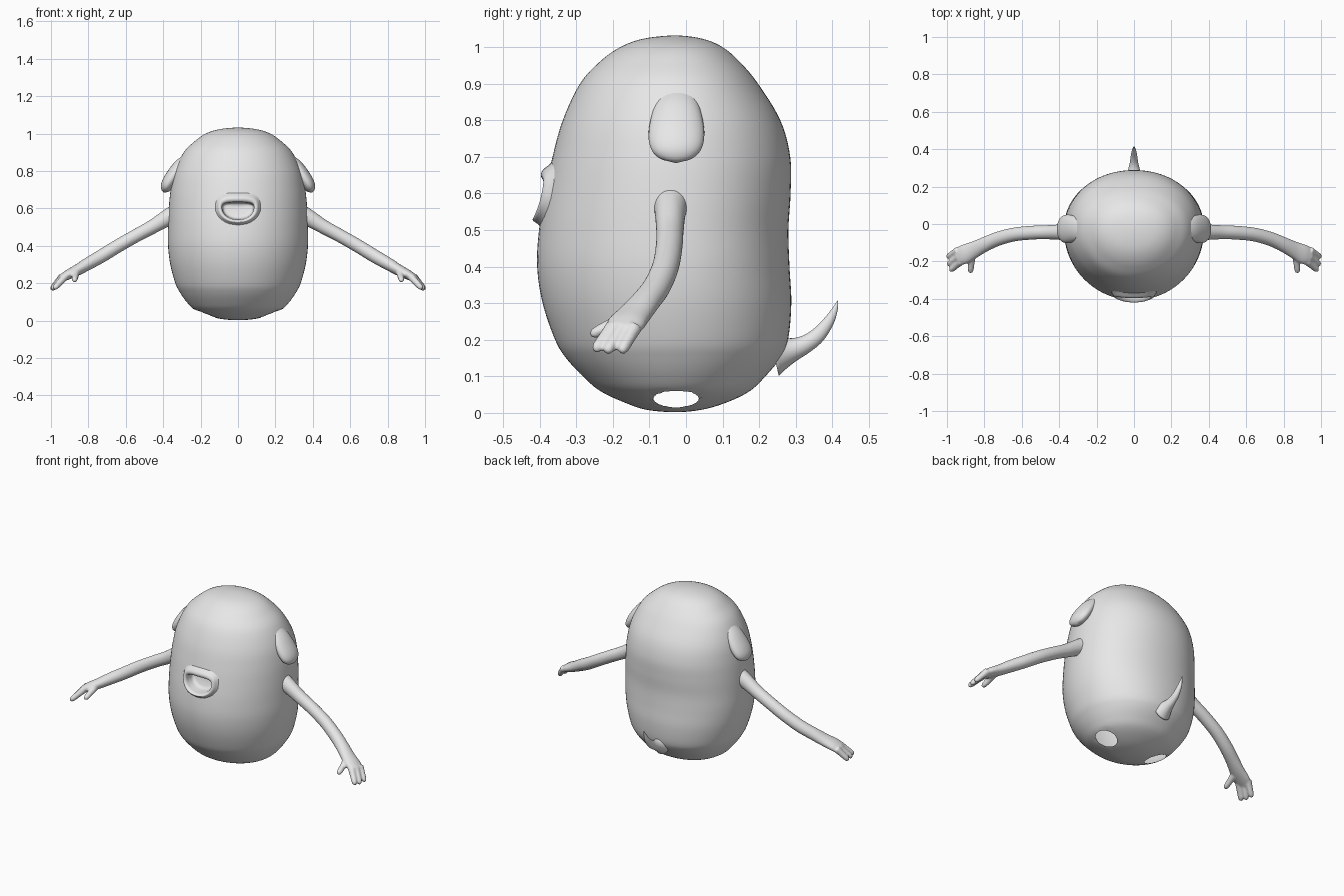
import bpy, bmesh, math
from mathutils import Vector

if "Cube" in bpy.data.objects:
    bpy.data.objects.remove(bpy.data.objects["Cube"])

grey = bpy.data.materials.new("plain_grey")
grey.diffuse_color = (0.8, 0.8, 0.8, 1)
grey.use_nodes = True
grey.node_tree.nodes["Principled BSDF"].inputs["Base Color"].default_value = grey.diffuse_color


def spline(rows, n, before=None, after=None):
    """Catmull-Rom through rows of numbers."""
    def ext(a, b):
        return tuple(2 * p - q for p, q in zip(a, b))
    r = [before or ext(rows[0], rows[1])] + list(rows) + [after or ext(rows[-1], rows[-2])]
    out = []
    for i in range(1, len(r) - 2):
        for k in range(n):
            t = k / n
            out.append(tuple(0.5 * (2 * b + (c - a) * t + (2 * a - 5 * b + 4 * c - d) * t * t
                                    + (3 * b - a - 3 * c + d) * t ** 3)
                             for a, b, c, d in zip(r[i - 1], r[i], r[i + 1], r[i + 2])))
    return out + [tuple(rows[-1])]


def loft(bm, rings, cap=True):
    vs = [[bm.verts.new(p) for p in ring] for ring in rings]
    n = len(rings[0])
    for a, b in zip(vs, vs[1:]):
        for i in range(n):
            j = (i + 1) % n
            bm.faces.new((a[i], a[j], b[j], b[i]))
    if cap:
        bm.faces.new(vs[0][::-1])
        bm.faces.new(vs[-1])


def tube(bm, rows, ref, n=6, seg=24):
    """Rows are x, y, z, radius along ref, radius across ref."""
    pts = spline(rows, n)
    rings = []
    for i, p in enumerate(pts):
        t = (Vector(pts[min(i + 1, len(pts) - 1)][:3]) - Vector(pts[max(i - 1, 0)][:3])).normalized()
        u = (Vector(ref) - t * t.dot(Vector(ref))).normalized()
        v = t.cross(u)
        rings.append([Vector(p[:3]) + u * p[3] * math.cos(a) + v * p[4] * math.sin(a)
                      for a in (2 * math.pi * k / seg for k in range(seg))])
    loft(bm, rings)


def finish(bm, name, mirror=False, remesh=0, normals=True):
    if normals:
        bmesh.ops.recalc_face_normals(bm, faces=bm.faces[:])
    me = bpy.data.meshes.new(name)
    bm.to_mesh(me)
    bm.free()
    me.materials.append(grey)
    me.polygons.foreach_set("use_smooth", [True] * len(me.polygons))
    ob = bpy.data.objects.new(name, me)
    bpy.context.collection.objects.link(ob)
    if remesh:
        m = ob.modifiers.new("blend", 'REMESH')
        m.mode, m.voxel_size, m.use_smooth_shade = 'VOXEL', remesh, True
        m = ob.modifiers.new("soften", 'SMOOTH')
        m.factor, m.iterations = 0.5, 4
    if mirror:
        m = ob.modifiers.new("mirror", 'MIRROR')
        m.use_mirror_merge = False
    return ob


# Body profile: height, half width, front y, back y
CY = -0.03
profile = [(0.002, 0, CY, CY), (0.009, 0.09, -0.11, 0.045), (0.03, 0.17, -0.172, 0.115),
           (0.06, 0.235, -0.235, 0.175), (0.1, 0.275, -0.282, 0.217), (0.15, 0.31, -0.328, 0.258),
           (0.2, 0.335, -0.358, 0.279), (0.3, 0.362, -0.392, 0.288), (0.4, 0.374, -0.407, 0.283),
           (0.5, 0.374, -0.402, 0.28), (0.6, 0.37, -0.386, 0.286), (0.7, 0.36, -0.365, 0.285),
           (0.8, 0.338, -0.337, 0.258), (0.9, 0.29, -0.29, 0.197), (0.96, 0.23, -0.236, 0.147),
           (1.0, 0.172, -0.18, 0.1), (1.023, 0.1, -0.117, 0.045), (1.032, 0, CY, CY)]


def flip(r):
    return (r[0], -r[1], r[3], r[2])


rows = spline(profile, 6, flip(profile[1]), flip(profile[-2]))


def front_y(x, z):
    for a, b in zip(rows, rows[1:]):
        if a[0] <= z <= b[0]:
            t = (z - a[0]) / (b[0] - a[0])
            w, yf = (a[k] + (b[k] - a[k]) * t for k in (1, 2))
            return CY + (yf - CY) * math.sqrt(max(0, 1 - (x / w) ** 2))


MZ = 0.605   # mouth centre height


def mouth_outline(t, a, up, dn):
    c, s = math.cos(t), math.sin(t)
    e = 0.65 if s > 0 else 0.95
    return (a * math.copysign(abs(c) ** e, c),
            MZ + (up if s > 0 else dn) * math.copysign(abs(s) ** e, s))


bm = bmesh.new()
SEG = 96
rings = []
for z, w, yf, yb in rows:
    ring = []
    for k in range(SEG):
        a = 2 * math.pi * k / SEG
        c, s = math.cos(a), math.sin(a)
        e = 1 if s < 0 else 0.95
        ring.append((w * math.copysign(abs(c) ** e, c),
                     CY + ((yb - CY) * abs(s) ** e if s > 0 else (CY - yf) * s), z))
    rings.append(ring)
loft(bm, rings, cap=False)
bmesh.ops.remove_doubles(bm, verts=bm.verts[:], dist=1e-5)
bmesh.ops.recalc_face_normals(bm, faces=bm.faces[:])

# Round leg openings in the underside
R = 0.062
for side in (1, -1):
    c, n = Vector((side * 0.178, -0.027, 0.033)), Vector((side * 0.316, 0, -0.949))

    def radial(v):
        d = v.co - c
        return d - n * d.dot(n)
    bmesh.ops.delete(bm, geom=[v for v in bm.verts if v.co.z < 0.12 and radial(v).length < R],
                     context='VERTS')
    for v in bm.verts:
        if v.is_boundary and v.co.z < 0.15 and v.co.x * side > 0:
            r = radial(v)
            v.co += r.normalized() * R - r

# Mouth opening, its edge hidden below the lips
cut = [v for v in bm.verts if v.co.y < -0.2 and
       (v.co.x / 0.097) ** 2 + ((v.co.z - MZ) / (0.045 if v.co.z > MZ else 0.075)) ** 2 < 1]
bmesh.ops.delete(bm, geom=cut, context='VERTS')
finish(bm, "body", normals=False)

# Lips and mouth pocket: half width, upper height, lower height, bulge from body
bm = bmesh.new()
lips = spline([(0.125, 0.085, 0.098, -0.006), (0.115, 0.072, 0.088, 0.006),
               (0.105, 0.058, 0.08, 0.019), (0.094, 0.043, 0.073, 0.02),
               (0.086, 0.03, 0.066, 0.008), (0.083, 0.027, 0.063, -0.02),
               (0.075, 0.022, 0.055, -0.05), (0.03, 0.01, 0.02, -0.06)], 4)
rings = []
for a, up, dn, bulge in lips:
    ring = []
    for k in range(64):
        x, z = mouth_outline(2 * math.pi * k / 64, a, up, dn)
        ring.append((x, front_y(x, z) - bulge, z))
    rings.append(ring)
loft(bm, rings, cap=False)
bm.faces.new([v for v in bm.verts][-64:])
finish(bm, "mouth")

# Drooping ears
bm = bmesh.new()
tube(bm, [(0.265, -0.025, 0.885, 0.04, 0.015), (0.31, -0.025, 0.83, 0.064, 0.033),
          (0.35, -0.026, 0.77, 0.076, 0.038), (0.378, -0.027, 0.725, 0.07, 0.034),
          (0.39, -0.027, 0.697, 0.045, 0.022), (0.393, -0.027, 0.684, 0.004, 0.003)],
     (0, 1, 0), seg=32)
finish(bm, "ear", mirror=True)

# Arms with palm, three fingers and a thumb
bm = bmesh.new()
tube(bm, [(0.32, -0.04, 0.58, 0.052, 0.052), (0.38, -0.043, 0.548, 0.043, 0.045),
          (0.46, -0.044, 0.5, 0.038, 0.038), (0.54, -0.046, 0.457, 0.037, 0.036),
          (0.64, -0.056, 0.4, 0.037, 0.036), (0.73, -0.08, 0.345, 0.038, 0.036),
          (0.8, -0.11, 0.305, 0.04, 0.034), (0.86, -0.14, 0.27, 0.046, 0.03),
          (0.91, -0.163, 0.245, 0.052, 0.026), (0.945, -0.178, 0.225, 0.045, 0.02)], (0, 1, 0))
digits = [((0.925, -0.2, 0.235), (0.984, -0.25, 0.17)), ((0.935, -0.172, 0.235), (0.995, -0.218, 0.165)),
          ((0.94, -0.14, 0.235), (0.999, -0.178, 0.165)), ((0.865, -0.165, 0.26), (0.875, -0.262, 0.212))]
for a, b in digits:
    a, b = Vector(a), Vector(b)
    tube(bm, [(*a.lerp(b, t), r, r) for t, r in
              ((0, 0.021), (0.4, 0.018), (0.8, 0.016), (0.95, 0.011), (1, 0.004))],
         (0, 0, 1), n=3, seg=16)
finish(bm, "arm", mirror=True, remesh=0.006)

# Curved pointed tail
bm = bmesh.new()
tube(bm, [(0, 0.24, 0.16, 0.055, 0.06), (0, 0.285, 0.171, 0.034, 0.035), (0, 0.325, 0.187, 0.023, 0.025),
          (0, 0.36, 0.212, 0.018, 0.021), (0, 0.39, 0.25, 0.012, 0.015),
          (0, 0.407, 0.283, 0.006, 0.008), (0, 0.415, 0.307, 0.001, 0.001)], (1, 0, 0))
finish(bm, "tail")
